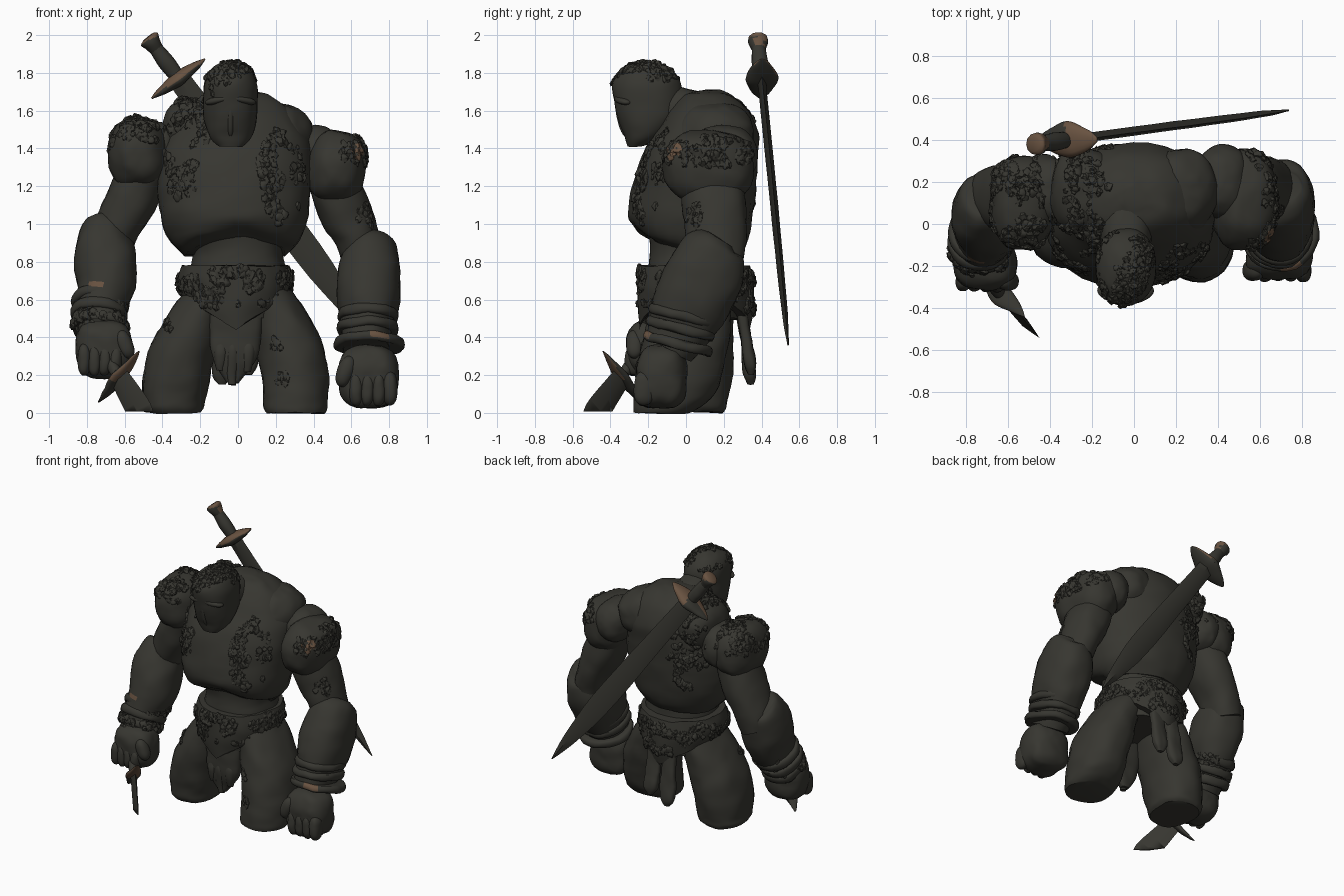
import bpy, bmesh, math, random
from mathutils import Vector, Matrix, noise
from mathutils.bvhtree import BVHTree

if "Cube" in bpy.data.objects:
    bpy.data.objects.remove(bpy.data.objects["Cube"])

random.seed(7)
TAU = math.tau


def material(name, rgb):
    m = bpy.data.materials.new(name)
    m.diffuse_color = (*rgb, 1)
    m.use_nodes = True
    m.node_tree.nodes["Principled BSDF"].inputs["Base Color"].default_value = m.diffuse_color
    return m


STONE = material("dark_mossy_stone", (0.038, 0.037, 0.030))
BRONZE = material("worn_bronze", (0.14, 0.085, 0.052))


def make(name, verts, faces, rough=0.0, mat=STONE, angle=40):
    """Build a mesh object, roughened by noise, smooth except at sharp edges."""
    out = []
    for v in verts:
        v = Vector(v)
        out.append(v + noise.noise_vector(v * 8) * rough + noise.noise_vector(v * 22) * rough * .4)
    me = bpy.data.meshes.new(name)
    me.from_pydata(out, [], faces)
    bm = bmesh.new()
    bm.from_mesh(me)
    bmesh.ops.recalc_face_normals(bm, faces=bm.faces)
    bm.to_mesh(me)
    bm.free()
    me.materials.append(mat)
    me.shade_smooth()
    me.set_sharp_from_angle(angle=math.radians(angle))
    ob = bpy.data.objects.new(name, me)
    bpy.context.collection.objects.link(ob)
    return ob


def spline(keys, steps):
    """Catmull-Rom through key tuples."""
    res = []
    for i in range(len(keys) - 1):
        a, b, c, d = (keys[max(i - 1, 0)], keys[i], keys[i + 1], keys[min(i + 2, len(keys) - 1)])
        for s in range(steps):
            t = s / steps
            res.append([0.5 * (2 * q + (r - p) * t + (2 * p - 5 * q + 4 * r - w) * t * t
                               + (3 * q - p - 3 * r + w) * t ** 3) for p, q, r, w in zip(a, b, c, d)])
    return res + [list(keys[-1])]


def loft(name, keys, flat=False, n=32, steps=5, ref=(1, 0, 0), power=2.2, rough=0.01, mat=STONE, warp=None):
    """Skin rings (x, y, z, radius_a, radius_b); flat keeps every ring horizontal."""
    rings = spline(keys, steps)
    verts, faces = [], []
    for i, r in enumerate(rings):
        lo, hi = rings[max(i - 1, 0)], rings[min(i + 1, len(rings) - 1)]
        T = Vector((0, 0, 1)) if flat else (Vector(hi[:3]) - Vector(lo[:3])).normalized()
        U = Vector(ref)
        U = (U - T * U.dot(T)).normalized()
        V = T.cross(U)
        for k in range(n):
            c, s = math.cos(TAU * k / n), math.sin(TAU * k / n)
            f = (abs(c) ** power + abs(s) ** power) ** (-1 / power)
            v = Vector(r[:3]) + U * c * f * r[3] + V * s * f * r[4]
            verts.append(warp(v) if warp else v)
    for i in range(len(rings) - 1):
        for k in range(n):
            a, b = i * n + k, i * n + (k + 1) % n
            faces.append((a, b, b + n, a + n))
    faces += [tuple(range(n)), tuple(range(len(verts) - n, len(verts)))]
    return make(name, verts, faces, rough, mat)


def ico(sub):
    bm = bmesh.new()
    bmesh.ops.create_icosphere(bm, subdivisions=sub, radius=1)
    bm.verts.ensure_lookup_table()
    data = [v.co.copy() for v in bm.verts], [[v.index for v in f.verts] for f in bm.faces]
    bm.free()
    return data


BALL, CLUMP = ico(4), ico(2)


def blob(name, c, r, power=2.3, rot=(0, 0, 0), rough=0.012, mat=STONE):
    """Rounded block (superellipsoid)."""
    R = (Matrix.Rotation(rot[2], 3, 'Z') @ Matrix.Rotation(rot[1], 3, 'Y') @ Matrix.Rotation(rot[0], 3, 'X'))
    vs = []
    for v in BALL[0]:
        v = v / sum(abs(q) ** power for q in v) ** (1 / power)
        vs.append(Vector(c) + R @ Vector([a * b for a, b in zip(v, r)]))
    return make(name, vs, BALL[1], rough, mat)


def moss(name, obs, patches, size=0.021, mat=STONE):
    """Scatter flattened lumps over the surfaces; patch = centre, radii, count."""
    vs, fs = [], []
    trees = [BVHTree.FromPolygons([v.co for v in o.data.vertices], [p.vertices[:] for p in o.data.polygons])
             for o in obs]
    for c, r, count in patches:
        for _ in range(int(count * 1.3)):
            p = Vector([a + random.uniform(-1, 1) * b for a, b in zip(c, r)])
            q, nor = min((t.find_nearest(p) for t in trees), key=lambda h: h[3])[:2]
            if sum(((a - b) / w) ** 2 for a, b, w in zip(q, c, r)) > 1 or noise.noise(q * 9) < -0.13:
                continue
            s, base = size * random.uniform(0.6, 1.25), len(vs)
            for v in CLUMP[0]:
                f = v - nor * v.dot(nor) * .35
                vs.append(q + Vector((f.x, f.y, f.z * 1.2)) * s * (1 + .7 * noise.noise(v * 1.6 + q * 50)))
            fs += [[i + base for i in f] for f in CLUMP[1]]
    return make(name, vs, fs, 0.008, mat)


def bronze_where(ob, rule):
    ob.data.materials.append(BRONZE)
    for p in ob.data.polygons:
        if rule(p):
            p.material_index = 1


def arch(v):
    """Lift the lower chest edge into an arch over the belly."""
    k = max(0, 1 - (v.x / .3) ** 2) * max(0, min(1, (1.05 - v.z) / .2)) * (v.y < 0)
    return v + Vector((0, 0, .1 * k))


# Torso
chest = loft("chest", [(-.02, .04, .83, .27, .24), (-.02, .03, .92, .35, .3), (-.02, .025, 1.05, .392, .33),
                       (-.02, .045, 1.2, .405, .325), (-.01, .07, 1.35, .40, .31), (0, .11, 1.48, .36, .27),
                       (0, .12, 1.6, .28, .21), (0, .12, 1.68, .17, .13), (0, .12, 1.71, .05, .05)],
             flat=True, warp=arch)
loft("abdomen", [(0, .04, .5, .25, .24), (0, .04, .65, .26, .25), (0, .04, .78, .25, .235),
                 (0, .04, .86, .24, .23), (-.01, .04, .98, .26, .25)], flat=True)
traps = [blob("trapezius_left", (-.24, .16, 1.5), (.16, .2, .165)),
         blob("trapezius_right", (.22, .16, 1.47), (.17, .2, .17), rot=(0, .35, 0)),
         blob("rear_shoulder_right", (.42, .2, 1.37), (.13, .18, .15)),
         blob("rear_shoulder_left", (-.42, .16, 1.38), (.12, .17, .16))]

# Head: smooth masked helmet leaning forward
head = loft("head", [(-.04, -.265, 1.41, .06, .04), (-.04, -.225, 1.46, .11, .10), (-.04, -.2, 1.55, .138, .16),
                     (-.04, -.20, 1.65, .145, .18), (-.04, -.205, 1.75, .14, .18),
                     (-.04, -.205, 1.82, .105, .125), (-.04, -.2, 1.86, .04, .05)], flat=True, rough=.006)
loft("neck", [(-.03, .1, 1.5, .15, .16), (-.035, 0, 1.58, .13, .14), (-.04, -.14, 1.62, .11, .12)])
blob("nose_ridge", (-.04, -.338, 1.55), (.018, .025, .09), rot=(.25, 0, 0), rough=.002)
for s in (-1, 1):
    blob("brow", (-.04 + s * .07, -.335, 1.655), (.07, .035, .02), rot=(0, s * .2, s * .45), rough=.002)

# Shoulders
cap_l = blob("shoulder_left", (-.53, .1, 1.37), (.155, .22, .19), 2.5)
cap_r = blob("shoulder_right", (.52, .12, 1.3), (.155, .24, .195), 2.5, rot=(0, .15, 0))

# Arms
loft("upper_arm_left", [(-.48, .11, 1.32, .13, .16), (-.57, .12, 1.12, .135, .17), (-.65, .125, .95, .12, .155),
                        (-.69, .12, .82, .11, .14)])
arm_r = loft("upper_arm_right", [(.48, .13, 1.28, .13, .17), (.55, .15, 1.1, .14, .17), (.62, .16, .95, .12, .16),
                                 (.67, .16, .8, .11, .14)])
fore_l = loft("forearm_left", [(-.71, .12, 1.01, .08, .08), (-.71, .1, .97, .125, .14),
                               (-.705, .055, .83, .165, .18), (-.70, -.005, .67, .155, .18),
                               (-.73, -.08, .53, .125, .145), (-.73, -.15, .4, .11, .11)])
fore_r = loft("forearm_right", [(.72, .18, .925, .07, .08), (.715, .155, .88, .125, .16),
                                (.695, .1, .74, .168, .205), (.69, .03, .58, .165, .205),
                                (.685, -.03, .45, .135, .175), (.68, -.09, .34, .12, .13)])


def band(name, p, d, ra, rb, tube):
    p, d = Vector(p), Vector(d).normalized()
    ks = [(-1, .88), (-.8, .96), (0, 1), (.8, .96), (1, .88)]
    return loft(name, [(*(p + d * t * tube), ra * f, rb * f) for t, f in ks], steps=2, rough=.01)


for p, ra, rb in (((-.725, -.04, .585), .155, .165), ((-.735, -.075, .52), .15, .165),
                  ((-.735, -.1, .455), .145, .15)):
    wrist = band("wrist_band_left", p, (-.03, -.45, -.85), ra, rb, .03)
for p, ra, rb in (((.69, -.01, .51), .163, .195), ((.69, -.025, .445), .163, .19), ((.695, -.04, .365), .183, .19)):
    ring = band("wrist_band_right", p, (0, -.25, -.95), ra, rb, .026)
bronze_where(ring, lambda p: p.center.y < -.1 and .70 < p.center.x < .79 and p.normal.z > -.1)
bronze_where(fore_l, lambda p: abs(p.center.x + .75) < .03 and abs(p.center.z - .68) < .02 and p.normal.y < 0)

# Fists with curled fingers
for name, c, s, k in (("left", (-.71, -.19, .335), -1, .92), ("right", (.69, -.13, .19), 1, 1)):
    C = Vector(c)
    blob("fist_" + name, C, (.162 * k, .135 * k, .168 * k), 2.8)
    for i in range(4):
        blob("finger_" + name, C + Vector((s * (.115 - .06 * i) * k, -.09 * k, -.06 * k)),
             (.038 * k, .055 * k, .09 * k), 2.4, rough=.006)
    blob("thumb_" + name, C + Vector((-s * .12 * k, -.09 * k, .03 * k)), (.045 * k, .05 * k, .085 * k),
         rot=(0, s * .4, 0), rough=.004)

# Legs, cut off above the knee, the right one rounding away behind
leg_l = loft("leg_left", [(-.345, .02, 0, .15, .175), (-.345, .02, .025, .165, .195), (-.34, .02, .07, .168, .205),
                          (-.325, .02, .2, .178, .225), (-.285, .02, .36, .178, .23), (-.22, .03, .52, .15, .22),
                          (-.15, .04, .65, .13, .2)], flat=True, rough=.01)
leg_r = loft("leg_right", [(.305, -.13, 0, .155, .14), (.305, -.1, .03, .17, .175), (.305, -.065, .09, .174, .21),
                           (.3, -.035, .2, .178, .225), (.275, -.005, .36, .178, .23), (.22, .02, .52, .15, .22),
                           (.15, .04, .65, .13, .2)], flat=True, rough=.01)

# Belt with a pointed flap in front and behind
N, M = 64, 8
vs, fs = [], []
for j in range(M + 1):
    for i in range(N):
        a = TAU * i / N
        low = .61 - .17 * max(0, 1 - abs(math.cos(a)) / .95)
        g = 1 + .06 * math.sin(math.pi * j / M)
        vs.append((-.015 + .285 * g * math.cos(a), .05 + .29 * g * math.sin(a), .78 + (low - .78) * j / M))
for j in range(M):
    for i in range(N):
        a, b = j * N + i, j * N + (i + 1) % N
        fs.append((a, b, b + N, a + N))
fs += [tuple(range(N)), tuple(range(M * N, M * N + N))]
belt = make("belt", vs, fs, .01)

# Hanging cloth front and back
loft("front_cloth", [(-.015, -.13, .56, .14, .06), (-.015, -.14, .42, .14, .055), (-.02, -.14, .28, .11, .045),
                     (-.03, -.14, .16, .03, .025)], flat=True, power=3)
for x, z in ((-.09, .22), (-.03, .15), (.05, .22)):
    loft("front_tassel", [(x, -.15, .4, .03, .03), (x, -.16, .32, .035, .035), (x, -.155, z, .02, .02)], flat=True)
for x, z in ((-.08, .15), (.05, .2)):
    loft("back_strip", [(x, .29, .58, .05, .03), (x, .32, .38, .055, .03), (x, .335, z + .06, .055, .032),
                        (x, .34, z, .02, .015)], flat=True, power=3)


# Weapons
def weapon(name, guard_at, d, w, length, half, thick, grip, span, guard_r, grip_r, tip=.12):
    g, d = Vector(guard_at), Vector(d).normalized()
    w = Vector(w)
    w = (w - d * w.dot(d)).normalized()

    def along(ks):
        return [(*(g + d * s), a, b) for s, a, b in ks]
    blade = loft(name + "_blade", along([(0, half * .75, thick), (length * .3, half * .9, thick),
                                         (length * .65, half, thick * .9), (length * (1 - tip), half * .55, thick * .7),
                                         (length, .004, .004)]), n=4, steps=4, ref=w, power=2, rough=.002)
    loft(name + "_grip", along([(0, grip_r, grip_r), (-grip * .5, grip_r * 1.25, grip_r * 1.2),
                                (-grip, grip_r, grip_r)]), n=16, ref=w, rough=.004)
    loft(name + "_pommel", along([(-grip * .95, grip_r, grip_r), (-grip * 1.15, grip_r * 1.25, grip_r * 1.5),
                                  (-grip * 1.3, grip_r * 1.5, grip_r * 1.45), (-grip * 1.37, grip_r, grip_r)]),
         n=12, ref=w, rough=.006)
    ks = [(-1, .1), (-.75, .45), (-.3, .85), (0, 1), (.3, .85), (.75, .45), (1, .1)]
    return blade, loft(name + "_guard", [(*(g + w * t * span), guard_r * .45 * f, guard_r * f) for t, f in ks],
                       n=16, steps=3, ref=d, rough=.006)


_, guard = weapon("sword", (-.315, .4, 1.77), (1.05, .14, -1.41), (.8, 0, .6), 1.765, .078, .022,
                  .2, .175, .088, .036)
bronze_where(guard, lambda p: p.normal.z > .05 and (p.center.x > -.33 or p.normal.y < -.1))
bronze_where(bpy.data.objects["sword_pommel"], lambda p: p.normal.z > .2)
dagger, guard = weapon("dagger", (-.63, -.34, .19), (.11, -.13, -.18), (.21, -.19, .3), .42, .085, .02,
                       .16, .2, .05, .025)
bronze_where(guard, lambda p: p.normal.y < -.1 and p.normal.z < .3 and p.center.z > .17)
bm = bmesh.new()
bm.from_mesh(dagger.data)
cut = bmesh.ops.bisect_plane(bm, geom=bm.verts[:] + bm.edges[:] + bm.faces[:], plane_co=(0, 0, .008),
                             plane_no=(0, 0, -1), clear_outer=True)
bmesh.ops.holes_fill(bm, edges=[e for e in cut["geom_cut"] if isinstance(e, bmesh.types.BMEdge)])
bm.to_mesh(dagger.data)
bm.free()

# Moss and crust
moss("head_moss", [head], [((-.04, -.2, 1.83), (.2, .24, .09), 330), ((-.1, -.36, 1.74), (.06, .06, .07), 40)], .013)
moss("shoulder_moss", [cap_l, cap_r], [((-.55, .12, 1.5), (.2, .28, .14), 520),
                                       ((.6, .12, 1.38), (.13, .27, .09), 300)], .018)
moss("arm_moss", [arm_r], [((.68, .1, 1.05), (.08, .14, .06), 40)], .016)
moss("chest_moss", [chest] + traps, [((-.27, -.1, 1.4), (.15, .3, .3), 420), ((.22, -.15, 1.24), (.13, .2, .27), 290),
                                     ((-.24, .32, 1.38), (.15, .2, .33), 380), ((-.22, .1, 1.63), (.15, .2, .1), 170)],
     .018)
moss("belt_moss", [belt], [((0, -.22, .66), (.28, .15, .12), 420), ((0, .33, .64), (.26, .15, .12), 330),
                           ((.28, .05, .7), (.1, .3, .07), 80), ((-.28, .05, .7), (.1, .3, .07), 80)], .017)
moss("wrist_moss", [wrist, fore_l], [((-.73, -.09, .51), (.2, .22, .1), 260)], .016)
moss("leg_moss", [leg_l, leg_r], [((-.4, -.15, .46), (.05, .1, .07), 35), ((.2, -.23, .36), (.04, .06, .04), 16),
                                  ((.22, -.27, .18), (.05, .06, .04), 18)], .014)
moss("bronze_flecks", [cap_r], [((.62, -.04, 1.38), (.06, .07, .03), 16)], .02, BRONZE)
